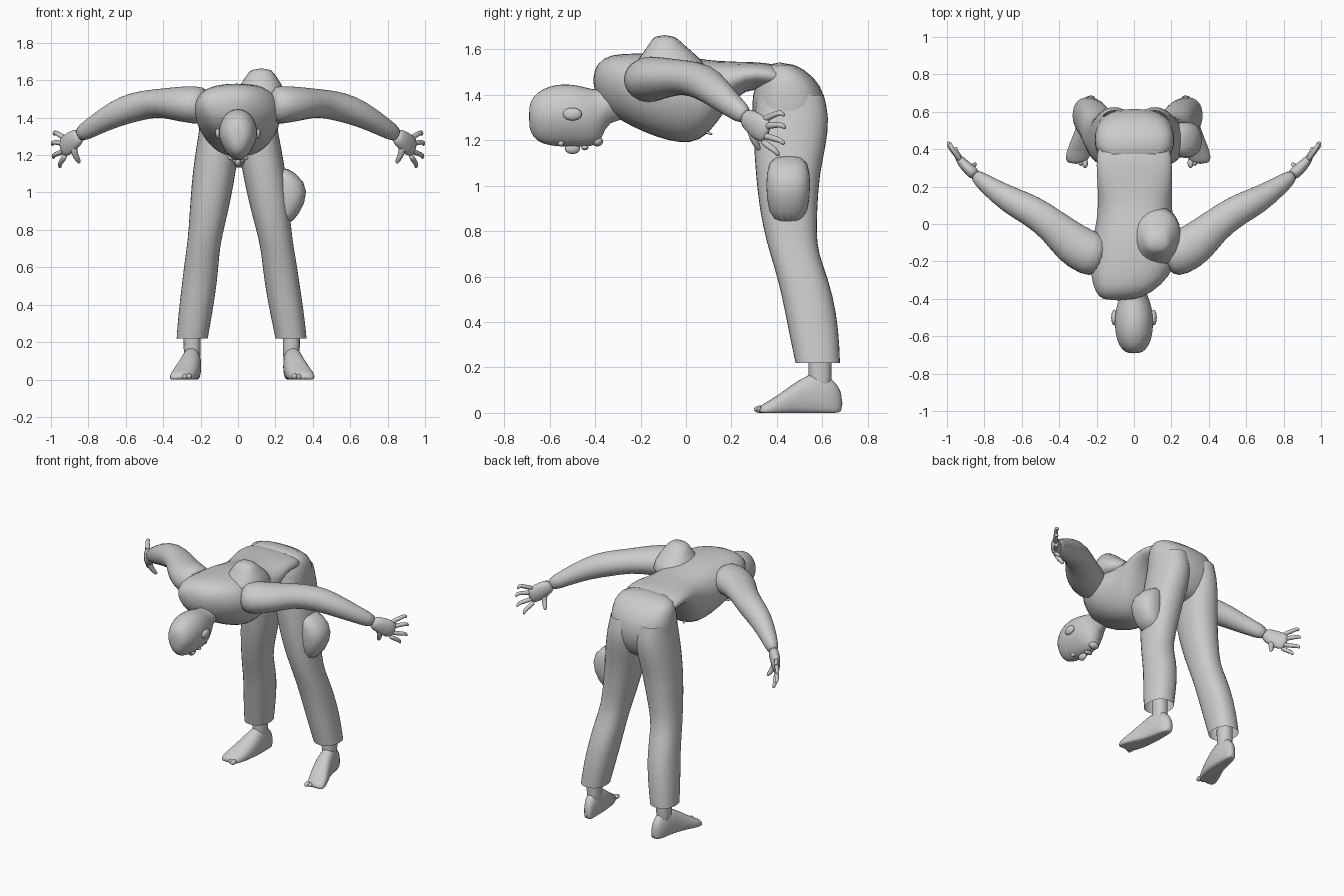
import bpy, bmesh, math
from mathutils import Vector

cube = bpy.data.objects.get("Cube")
if cube:
    bpy.data.objects.remove(cube, do_unlink=True)

GREY = (.6, .6, .6, 1)
grey = bpy.data.materials.new("plain grey")
grey.use_nodes = True
grey.diffuse_color = GREY
grey.node_tree.nodes["Principled BSDF"].inputs["Base Color"].default_value = GREY

SIDES = 16


def finish(name, bm, levels=1):
    """Turn a bmesh into a smooth, grey object."""
    bmesh.ops.recalc_face_normals(bm, faces=bm.faces)
    mesh = bpy.data.meshes.new(name)
    bm.to_mesh(mesh)
    bm.free()
    for face in mesh.polygons:
        face.use_smooth = True
    mesh.materials.append(grey)
    obj = bpy.data.objects.new(name, mesh)
    bpy.context.collection.objects.link(obj)
    if levels:
        obj.modifiers.new("round", 'SUBSURF').levels = levels
        obj.modifiers["round"].render_levels = levels
    return obj


def skin_rings(name, rings, caps=True):
    """Join equal rings of points with quads."""
    bm = bmesh.new()
    loops = [[bm.verts.new(p) for p in ring] for ring in rings]
    for low, high in zip(loops, loops[1:]):
        for i in range(len(low)):
            j = (i + 1) % len(low)
            bm.faces.new((low[i], low[j], high[j], high[i]))
    if caps:
        bm.faces.new(loops[0])
        bm.faces.new(loops[-1])
    return finish(name, bm)


def loft(name, axis, rows, power=2.3, taper=0, flat_base=False, caps=True):
    """Rows hold the place along the axis, then the extents of the cross-section."""
    rings = []
    for t, a0, a1, b0, b1 in rows:
        ring = []
        for i in range(SIDES):
            angle = math.tau * i / SIDES
            c, s = [math.copysign(abs(f(angle)) ** (2 / power), f(angle))
                    for f in (math.cos, math.sin)]
            c *= 1 + taper * min(s, 0)
            a = (a0 + a1) / 2 + c * (a1 - a0) / 2
            b = (b0 + b1) / 2 + s * (b1 - b0) / 2
            if flat_base:
                b = max(b, 0)
            ring.append(Vector((a, t, b) if axis == 'y' else (a, b, t)))
        rings.append(ring)
    return skin_rings(name, rings, caps)


def tube(name, stations, side=1, sides=12):
    """Stations hold a centre, then the level and upright radii."""
    centres = [Vector((side * s[0], s[1], s[2])) for s in stations]
    rings = []
    for k, centre in enumerate(centres):
        along = centres[min(k + 1, len(centres) - 1)] - centres[max(k - 1, 0)]
        turn = along.to_track_quat('Z', 'Y')
        wide, tall = stations[k][3], stations[k][-1]
        rings.append([centre + turn @ Vector((wide * math.cos(math.tau * i / sides),
                                              tall * math.sin(math.tau * i / sides), 0))
                      for i in range(sides)])
    return skin_rings(name, rings)


def ball(name, place, size):
    """Ellipsoid for small rounded features."""
    bm = bmesh.new()
    bmesh.ops.create_uvsphere(bm, u_segments=16, v_segments=10, radius=1)
    for v in bm.verts:
        v.co = Vector(place) + v.co * Vector(size)
    return finish(name, bm, 0)


def sideways(rows, side, shift):
    """Mirror rows to a side and let the left splay by a shift that fades upward."""
    if side < 0:
        return rows
    return [(t, shift(t) - a1, shift(t) - a0, b0, b1) for t, a0, a1, b0, b1 in rows]


# Torso, bent forward, thin at the waist and deep at the chest
loft("torso", 'y', [
    (-.41, -.17, .0, 1.43, 1.5),
    (-.37, -.21, .1, 1.34, 1.57),
    (-.28, -.24, .2, 1.28, 1.585),
    (-.18, -.24, .24, 1.23, 1.585),
    (-.08, -.23, .24, 1.195, 1.585),
    (.02, -.205, .215, 1.18, 1.57),
    (.1, -.2, .21, 1.22, 1.555),
    (.17, -.2, .21, 1.33, 1.55),
    (.26, -.205, .21, 1.43, 1.545),
    (.36, -.21, .21, 1.42, 1.545),
    (.47, -.19, .19, 1.4, 1.51)], power=2.6, taper=.25)

# Raised left shoulder blade
loft("shoulder_blade", 'z', [
    (1.46, -.06, .27, -.28, .14),
    (1.56, .0, .25, -.21, .07),
    (1.62, .04, .205, -.165, -.01),
    (1.665, .07, .18, -.14, -.05)])

# Trousers: seat and legs
loft("trouser_seat", 'z', [
    (1.13, -.1, .1, .38, .53),
    (1.2, -.19, .2, .32, .59),
    (1.3, -.215, .22, .29, .625),
    (1.4, -.215, .22, .285, .615),
    (1.48, -.21, .215, .32, .57),
    (1.545, -.17, .17, .35, .47)], power=2.5)

LEG = [(.22, -.33, -.16, .48, .68),
       (.36, -.32, -.135, .45, .675),
       (.52, -.3, -.11, .42, .65),
       (.65, -.285, -.1, .385, .605),
       (.74, -.27, -.09, .355, .575),
       (.9, -.26, -.05, .32, .58),
       (1.05, -.25, -.02, .305, .59),
       (1.18, -.235, .0, .295, .62),
       (1.3, -.215, .01, .295, .635),
       (1.4, -.2, -.01, .31, .61)]
FOOT = [(.69, -.25, -.21, -.02, .09),
        (.65, -.28, -.2, -.03, .15),
        (.58, -.295, -.195, -.03, .19),
        (.5, -.315, -.195, -.03, .15),
        (.42, -.35, -.21, -.03, .09),
        (.36, -.37, -.235, -.02, .05),
        (.32, -.36, -.26, -.02, .03)]
ARM = [(.16, -.18, 1.46, .11, .1),
       (.24, -.16, 1.47, .125, .105),
       (.34, -.1, 1.475, .115, .09),
       (.43, -.01, 1.48, .09, .075),
       (.55, .075, 1.46, .085, .082),
       (.66, .125, 1.42, .075, .072),
       (.78, .205, 1.35, .052, .053),
       (.86, .27, 1.3, .036, .044)]
PALM = [(.84, .255, 1.31, .034, .042),
        (.88, .29, 1.28, .034, .055),
        (.92, .33, 1.25, .028, .062),
        (.945, .365, 1.235, .018, .05)]
# Each finger: knuckle height, then the reach out, back and up of its tip
FINGERS = {"index": (1.285, .05, .08, .04), "middle": (1.26, .06, .085, .01),
           "ring": (1.225, .055, .08, -.025), "little": (1.2, .02, .055, -.05)}

for side, word in ((-1, "right"), (1, "left")):
    loft(word + "_trouser_leg", 'z', sideways(LEG, side, lambda z: .045 - .03 * z),
         caps=False)
    loft(word + "_foot", 'y', sideways(FOOT, side, lambda y: .045), flat_base=True)
    ankle_x = side * .245 + (.04 if side > 0 else 0)
    loft(word + "_ankle", 'z', [(z, ankle_x - r, ankle_x + r, .585 - r, .595 + r)
                                for z, r in ((.06, .04), (.15, .047), (.21, .046), (.34, .05))])

    # Toes in a slanted row, the big toe innermost
    for n in range(5):
        size = .02 - .002 * n
        ball(f"{word}_toe_{n + 1}",
             (side * (.262 + .023 * n) + (.04 if side > 0 else 0), .325 + .009 * n, size * .8),
             (size * .8, size * 1.3, size * .8))

    # Arm, palm and clawed fingers
    tube(word + "_arm", ARM, side, 16)
    tube(word + "_palm", PALM, side)
    for finger, (height, out, back, up) in FINGERS.items():
        tube(f"{word}_{finger}_finger", [
            (.92, .33, height, .017),
            (.935 + out * .5, .355 + back * .4, height + up * .7, .015),
            (.935 + out, .355 + back * .8, height + up, .013),
            (.93 + out, .355 + back, height + up - .02, .009)], side, 8)
    tube(word + "_thumb", [(.88, .285, 1.26, .024), (.875, .295, 1.21, .019),
                           (.86, .31, 1.18, .016), (.845, .325, 1.155, .01)], side, 8)

    # Ear, eye and chest tie
    ball(word + "_ear", (side * .106, -.5, 1.315), (.016, .042, .028))
    ball(word + "_eye", (side * .035, -.55, 1.186), (.02, .014, .014))
    tube(word + "_tie", [(side * .06, .06, 1.25, .01), (side * .06, .09, 1.235, .008),
                         (side * .06, .12, 1.225, .006)], 1, 6)

# Bulging pocket on the left thigh
loft("thigh_pocket", 'z', [
    (1.14, .18, .255, .38, .52),
    (1.06, .18, .37, .35, .55),
    (.95, .18, .37, .35, .55),
    (.82, .18, .285, .38, .52)])

# Head facing the ground, running into the neck
loft("head_and_neck", 'y', [(y, -w, w, low, high) for y, w, low, high in (
    (-.692, .03, 1.26, 1.35),
    (-.675, .065, 1.21, 1.395),
    (-.63, .092, 1.18, 1.43),
    (-.57, .106, 1.17, 1.45),
    (-.5, .106, 1.168, 1.45),
    (-.44, .097, 1.168, 1.435),
    (-.4, .083, 1.175, 1.425),
    (-.37, .07, 1.2, 1.425),
    (-.345, .065, 1.29, 1.45),
    (-.24, .09, 1.28, 1.5))], power=2.1, taper=.25)

# Nose, mouth and chin
ball("nose", (0, -.5, 1.165), (.018, .034, .026))
ball("mouth", (0, -.445, 1.168), (.03, .016, .012))
ball("chin", (0, -.39, 1.195), (.035, .025, .022))
